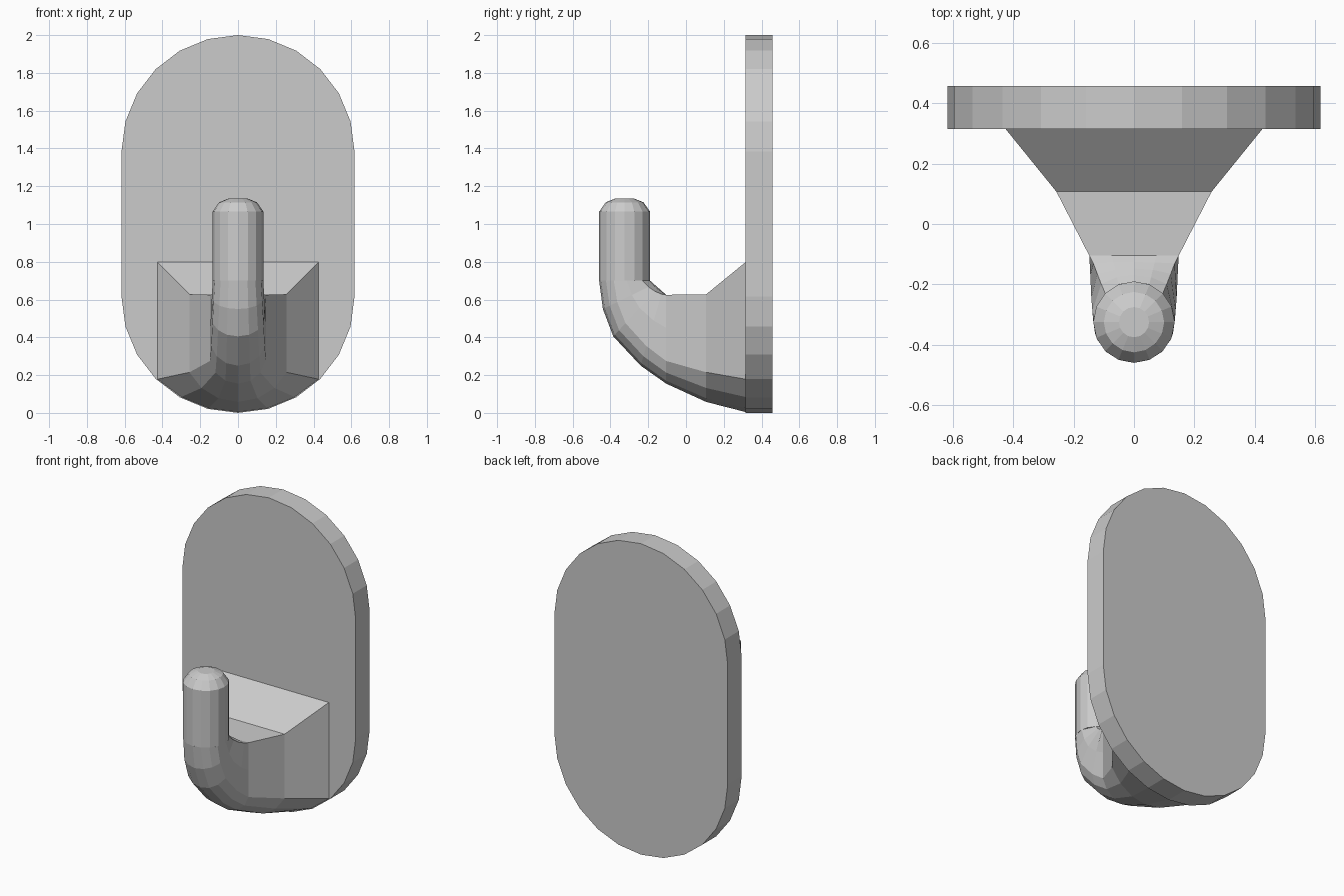
import bpy
import bmesh
from math import sin, cos, pi, radians, asin
from mathutils import Vector

if "Cube" in bpy.data.objects:
    bpy.data.objects.remove(bpy.data.objects["Cube"])

grey = bpy.data.materials.new("plain grey")
grey.use_nodes = True
colour = (0.6, 0.6, 0.6, 1)
grey.diffuse_color = colour
grey.node_tree.nodes["Principled BSDF"].inputs["Base Color"].default_value = colour


def loft(name, rings):
    """Skin a list of equal rings and cap both ends."""
    bm = bmesh.new()
    loops = [[bm.verts.new(p) for p in ring] for ring in rings]
    n = len(loops[0])
    for a, b in zip(loops, loops[1:]):
        for i in range(n):
            j = (i + 1) % n
            bm.faces.new((a[i], a[j], b[j], b[i]))
    bm.faces.new(loops[0])
    bm.faces.new(loops[-1])
    bmesh.ops.recalc_face_normals(bm, faces=bm.faces)
    mesh = bpy.data.meshes.new(name)
    bm.to_mesh(mesh)
    bm.free()
    mesh.materials.append(grey)
    obj = bpy.data.objects.new(name, mesh)
    bpy.context.collection.objects.link(obj)
    return obj


def section(w, top, side, bottom):
    """Flat top, straight sides and a round belly, as (x, z) pairs."""
    sag = side - bottom
    r = (w * w + sag * sag) / (2 * sag)
    half = asin(w / r)
    pts = [(w * k / 2, top) for k in range(-2, 3)]
    pts.append((w, (top + side) / 2))
    for k in range(7):
        a = half * (1 - k / 3)
        pts.append((r * sin(a), bottom + r - r * cos(a)))
    pts.append((-w, (top + side) / 2))
    return pts


def at_depth(y, *shape):
    return [(x, y, z) for x, z in section(*shape)]


# Wall plate: a rounded slab
R, STEPS = 0.617, 12
outline = []
for centre, start in ((2 - R, 0), (R, pi)):
    for k in range(STEPS + 1):
        a = start + pi * k / STEPS
        outline.append((R * cos(a), centre + R * sin(a)))
loft("wall_plate", [[(x, y, z) for x, z in outline] for y in (0.315, 0.457)])

# Tapered base and neck of the hook
foot = (0.428, 0.80, 0.178, 0.004)
middle = (0.257, 0.628, 0.215, 0.058)
tip = (0.148, 0.625, 0.275, 0.155)
loft("hook_base", [at_depth(0.318, *foot), at_depth(0.107, *middle)])
loft("hook_neck", [at_depth(0.107, *middle), at_depth(-0.105, *tip)])

# Bend: the neck section turns upward and becomes a circle
PEG_R, PEG_Y, PEG_Z = 0.135, -0.325, 0.70
angles = [135, 112, 90, 68, 45, 5, -25, -47, -68, -90, -112, -133, -155, 175]
circle = [(cos(radians(a)), sin(radians(a))) for a in angles]
outer = [(-0.105, 0.155), (-0.24, 0.25), (-0.385, 0.405), (-0.44, 0.55), (-0.46, PEG_Z)]
inner_start = Vector((0, -0.105, 0.625))
inner_end = Vector((0, PEG_Y + PEG_R, PEG_Z))
height = tip[1] - tip[3]
rings = []
for k, (y, z) in enumerate(outer):
    t = k / (len(outer) - 1)
    inside, outside = inner_start.lerp(inner_end, t), Vector((0, y, z))
    ring = []
    for (bx, bz), (cx, cz) in zip(section(*tip), circle):
        v = (1 - t) * (tip[1] - bz) / height + t * (1 - cz) / 2
        p = inside.lerp(outside, v)
        p.x = (1 - t) * bx + t * PEG_R * cx
        ring.append(p)
    rings.append(ring)
loft("hook_bend", rings)

# Upright peg with a faceted dome
SIDES = 16
profile = [(PEG_R, PEG_Z), (PEG_R, 1.065), (0.1, 1.115), (0.05, 1.135)]
loft("hook_peg", [[(r * cos(2 * pi * k / SIDES), PEG_Y + r * sin(2 * pi * k / SIDES), z)
                   for k in range(SIDES)] for r, z in profile])
